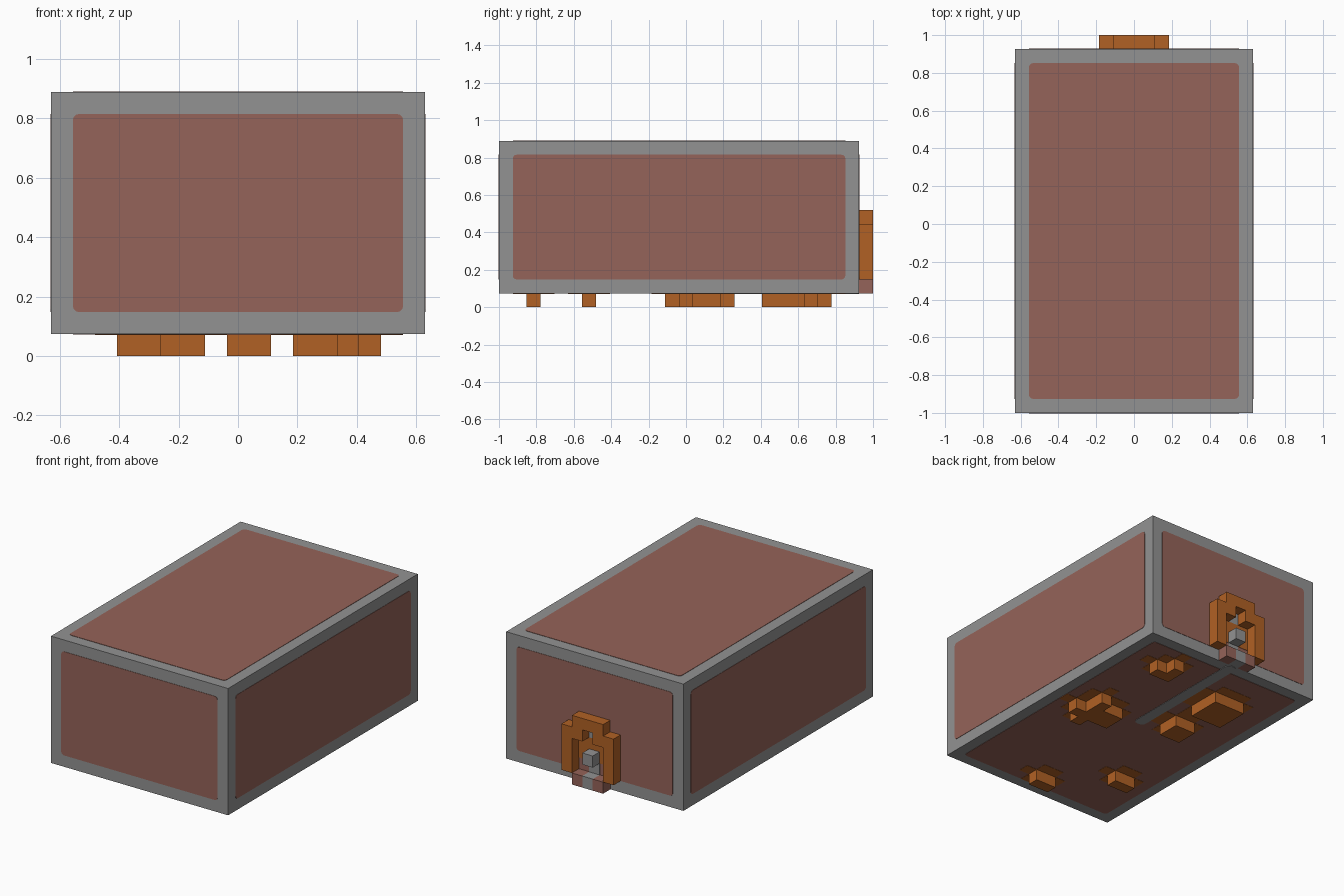
import bpy, bmesh
from mathutils import Matrix, Vector
from math import pi

U = 2 / 27           # one building unit
old = bpy.data.objects.get("Cube")
if old:
    bpy.data.objects.remove(old, do_unlink=True)


def material(name, r, g, b):
    m = bpy.data.materials.new(name)
    m.use_nodes = True
    m.diffuse_color = (r, g, b, 1)
    m.node_tree.nodes["Principled BSDF"].inputs["Base Color"].default_value = (r, g, b, 1)
    return m


GREY = material("stone grey", 0.29, 0.29, 0.29)
CLAY = material("clay red", 0.30, 0.126, 0.10)
ORANGE = material("burnt orange", 0.44, 0.12, 0.018)


def finish(name, bm, mat):
    bmesh.ops.recalc_face_normals(bm, faces=bm.faces)
    mesh = bpy.data.meshes.new(name)
    bm.to_mesh(mesh)
    bm.free()
    mesh.materials.append(mat)
    obj = bpy.data.objects.new(name, mesh)
    bpy.context.collection.objects.link(obj)
    return obj


def box(name, lo, hi, mat, round_axis=None, radius=0.02):
    """Box between two corners in units; edges along round_axis may be rounded."""
    lo, hi = Vector(lo) * U, Vector(hi) * U
    bm = bmesh.new()
    bmesh.ops.create_cube(bm, size=1, matrix=Matrix.Translation((lo + hi) / 2)
                          @ Matrix.Diagonal((*(hi - lo), 1)))
    if round_axis is not None:
        edges = [e for e in bm.edges
                 if abs(e.verts[0].co[round_axis] - e.verts[1].co[round_axis]) > 1e-5]
        bmesh.ops.bevel(bm, geom=edges, offset=radius, segments=3, profile=0.5, affect='EDGES')
    return finish(name, bm, mat)


def cells(*rects):
    """Set of unit squares covered by (x0, x1, y0, y1) index ranges, inclusive."""
    return {(x, y) for x0, x1, y0, y1 in rects
            for x in range(x0, x1 + 1) for y in range(y0, y1 + 1)}


def slab(name, squares, low, high, mat, upright=None):
    """Extrude a group of unit squares; upright gives a y position for a standing slab."""
    bm = bmesh.new()
    for x, y in squares:
        corners = [(x + i - 0.5, y + j - 0.5) for i, j in ((0, 0), (1, 0), (1, 1), (0, 1))]
        bm.faces.new([bm.verts.new((a * U, b * U, low * U)) for a, b in corners])
    bmesh.ops.remove_doubles(bm, verts=bm.verts, dist=1e-4)
    out = bmesh.ops.extrude_face_region(bm, geom=bm.faces[:], use_keep_orig=True)
    bmesh.ops.translate(bm, vec=(0, 0, (high - low) * U),
                        verts=[v for v in out["geom"] if isinstance(v, bmesh.types.BMVert)])
    bmesh.ops.dissolve_limit(bm, angle_limit=0.01, verts=bm.verts, edges=bm.edges)
    if upright is not None:
        bmesh.ops.transform(bm, verts=bm.verts, matrix=Matrix.Translation((0, upright * U, U / 2))
                            @ Matrix.Rotation(pi / 2, 4, 'X'))
    return finish(name, bm, mat)


# Main block
LO, HI = Vector((-8.5, -13.5, 1)), Vector((8.5, 12.5, 12))
box("body", LO, HI, GREY)

# Clay panels, inset one unit on each of the six sides
T = 0.03
sides = (("right_panel", "left_panel"), ("front_panel", "back_panel"),
         ("bottom_panel", "top_panel"))
for axis, names in enumerate(sides):
    for name, plane in zip(names, (LO[axis], HI[axis])):
        lo, hi = LO + Vector((1, 1, 1)), HI - Vector((1, 1, 1))
        lo[axis], hi[axis] = plane - T, plane + T
        box(name, lo, hi, CLAY, axis)

# Grey stripe under the body
box("bottom_stripe", (-0.5, 0.5, 1 - 2 * T), (0.5, 12.5, 1), GREY, 2, 0.03)

# Feet, each with a painted halo on the underside
feet = {
    "front_foot": cells((0, 1, -11, -11)),
    "front_right_foot": cells((-5, -4, -7, -7)),
    "middle_left_foot": cells((5, 5, -1, 2), (3, 6, 0, 0), (3, 5, 1, 1)),
    "middle_right_foot": cells((-3, -2, 2, 3)),
    "rear_right_foot": cells((-4, -2, 6, 8)),
    "rear_left_foot": cells((4, 5, 9, 9), (4, 4, 10, 10)),
}
for name, squares in feet.items():
    slab(name, squares, 0, 1, ORANGE)
    halo = {(x + i, y + j) for x, y in squares
            for i, j in ((0, 0), (1, 0), (-1, 0), (0, 1), (0, -1)) if x + i != 0 or (x, y) in squares}
    slab(name + "_halo", halo, 1 - 1.6 * T, 1, ORANGE)

# Arch on the back
arch = cells((-1, 1, 6, 6), (-2, -1, 5, 5), (1, 2, 5, 5), (-2, -2, 2, 4), (2, 2, 2, 4))
slab("back_arch", arch, 0, 1, ORANGE, 13.5)
slab("arch_inner_paint", cells((-1, 1, 4, 4), (-1, -1, 3, 3), (1, 1, 3, 3)),
     0, 2 * T, ORANGE, 12.5 + 2 * T)
slab("arch_stripe", cells((0, 0, 2, 3), (0, 0, 5, 5)), 0, 2 * T, GREY, 12.5 + 2 * T)
box("arch_knob", (-0.5, 12.5, 3), (0.5, 13.5, 4), GREY)

# Sill below the arch
for name, x, mat in (("sill_right", -1, CLAY), ("sill_middle", 0, GREY), ("sill_left", 1, CLAY)):
    box(name, (x - 0.5, 12.5, 1), (x + 0.5, 13.5, 2), mat)
